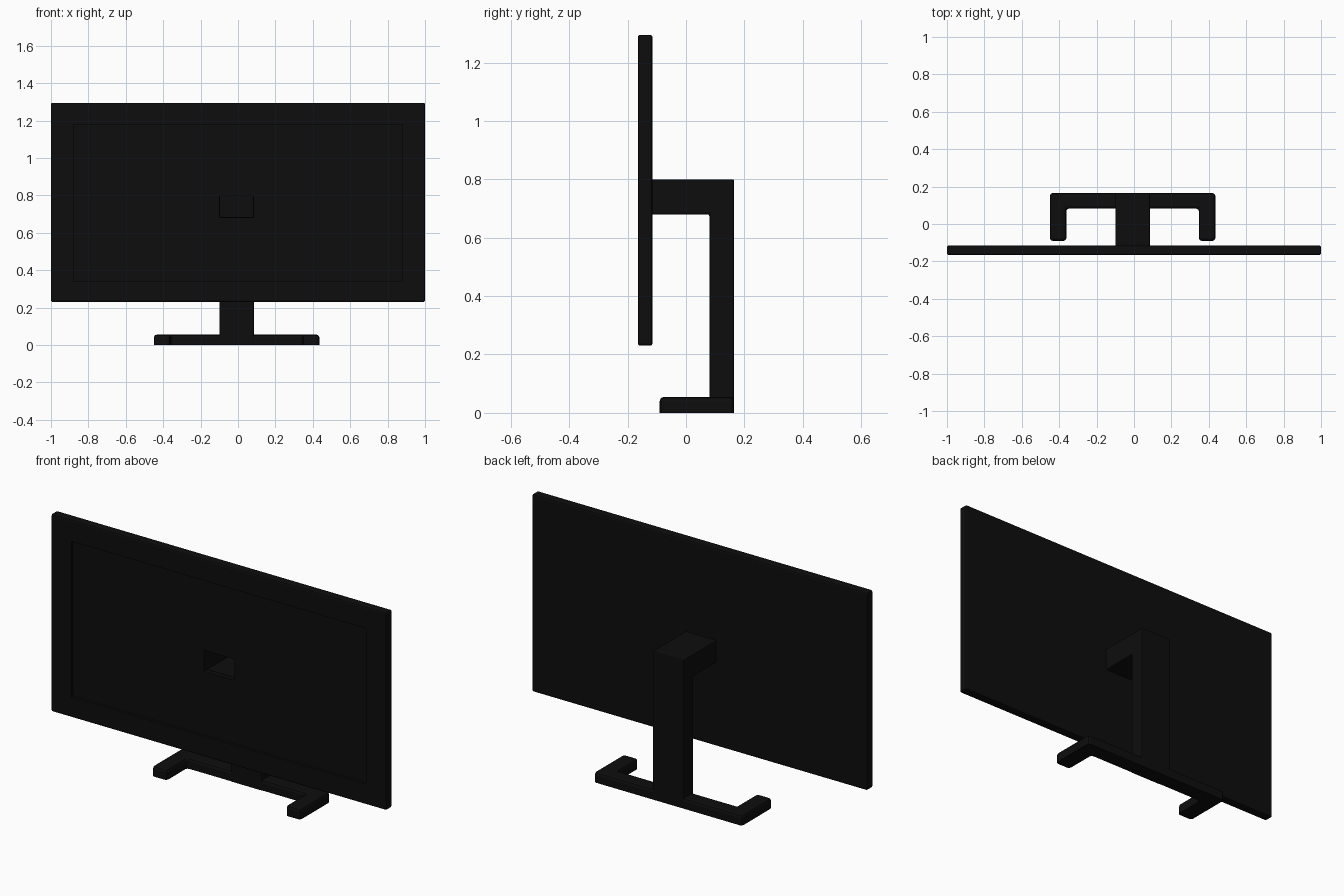
import bpy
import bmesh
from mathutils import Vector

cube = bpy.data.objects.get("Cube")
if cube:
    bpy.data.objects.remove(cube)

black = bpy.data.materials.new("matte_black")
black.use_nodes = True
colour = (0.004, 0.004, 0.004, 1)
black.diffuse_color = colour
black.node_tree.nodes["Principled BSDF"].inputs["Base Color"].default_value = colour


def prism(name, outline, direction, bevel=0.0, flat_base=False):
    """Extrude a closed outline, then chamfer its edges."""
    bm = bmesh.new()
    face = bm.faces.new([bm.verts.new(p) for p in outline])
    new = bmesh.ops.extrude_face_region(bm, geom=[face], use_keep_orig=True)["geom"]
    verts = [v for v in new if isinstance(v, bmesh.types.BMVert)]
    bmesh.ops.translate(bm, verts=verts, vec=Vector(direction))
    bmesh.ops.recalc_face_normals(bm, faces=bm.faces)
    if bevel:
        edges = [e for e in bm.edges
                 if not (flat_base and all(v.co.z < 0.001 for v in e.verts))]
        bmesh.ops.bevel(bm, geom=edges, offset=bevel, segments=2,
                        profile=0.5, affect='EDGES', clamp_overlap=True)
    mesh = bpy.data.meshes.new(name)
    bm.to_mesh(mesh)
    bm.free()
    mesh.materials.append(black)
    obj = bpy.data.objects.new(name, mesh)
    bpy.context.collection.objects.link(obj)
    return obj


def box(name, x0, x1, y0, y1, z0, z1, bevel=0.0):
    outline = [(x0, y0, z0), (x1, y0, z0), (x1, y0, z1), (x0, y0, z1)]
    return prism(name, outline, (0, y1 - y0, 0), bevel)


def cut(target, cutter):
    """Subtract the cutter and remove it."""
    mod = target.modifiers.new("cut", 'BOOLEAN')
    mod.operation = 'DIFFERENCE'
    mod.solver = 'EXACT'
    mod.object = cutter
    bpy.context.view_layer.objects.active = target
    bpy.ops.object.modifier_apply(modifier=mod.name)
    bpy.data.objects.remove(cutter)


LEFT, RIGHT = 0.085, -0.10      # sides of the stand
FRONT, BACK = -0.165, -0.115    # faces of the panel

# Display panel with a shallow screen recess and an opening into the arm
panel = box("display_panel", -1, 1, FRONT, BACK, 0.23, 1.295, 0.008)
cut(panel, box("screen_cutter", -0.88, 0.88, FRONT - 0.1, FRONT + 0.015, 0.34, 1.18))
cut(panel, box("opening_cutter", RIGHT + 0.002, LEFT - 0.002,
               FRONT - 0.1, BACK + 0.1, 0.682, 0.796))


def arm_outline(x, front, inset, bottom):
    back, top = 0.165 - inset, 0.80 - inset
    inner, under = 0.08 + inset, 0.68 + inset
    return [(x, front, under), (x, inner, under), (x, inner, bottom),
            (x, back, bottom), (x, back, top), (x, front, top)]


# Hollow arm and column in one piece
stand = prism("stand_column", arm_outline(RIGHT, BACK - 0.012, 0, 0),
              (LEFT - RIGHT, 0, 0), 0.006, True)
cut(stand, prism("hollow_cutter", arm_outline(RIGHT + 0.004, BACK - 0.2, 0.004, 0.06),
                 (LEFT - RIGHT - 0.008, 0, 0)))

# U-shaped base with two forward feet
x0, x1, foot = -0.45, 0.435, 0.088
tip, inner, rear = -0.09, 0.082, 0.165
base = prism("stand_base", [
    (x0, rear, 0), (x0, tip, 0), (x0 + foot, tip, 0), (x0 + foot, inner, 0),
    (x1 - foot, inner, 0), (x1 - foot, tip, 0), (x1, tip, 0), (x1, rear, 0)],
    (0, 0, 0.055), 0.014, True)
